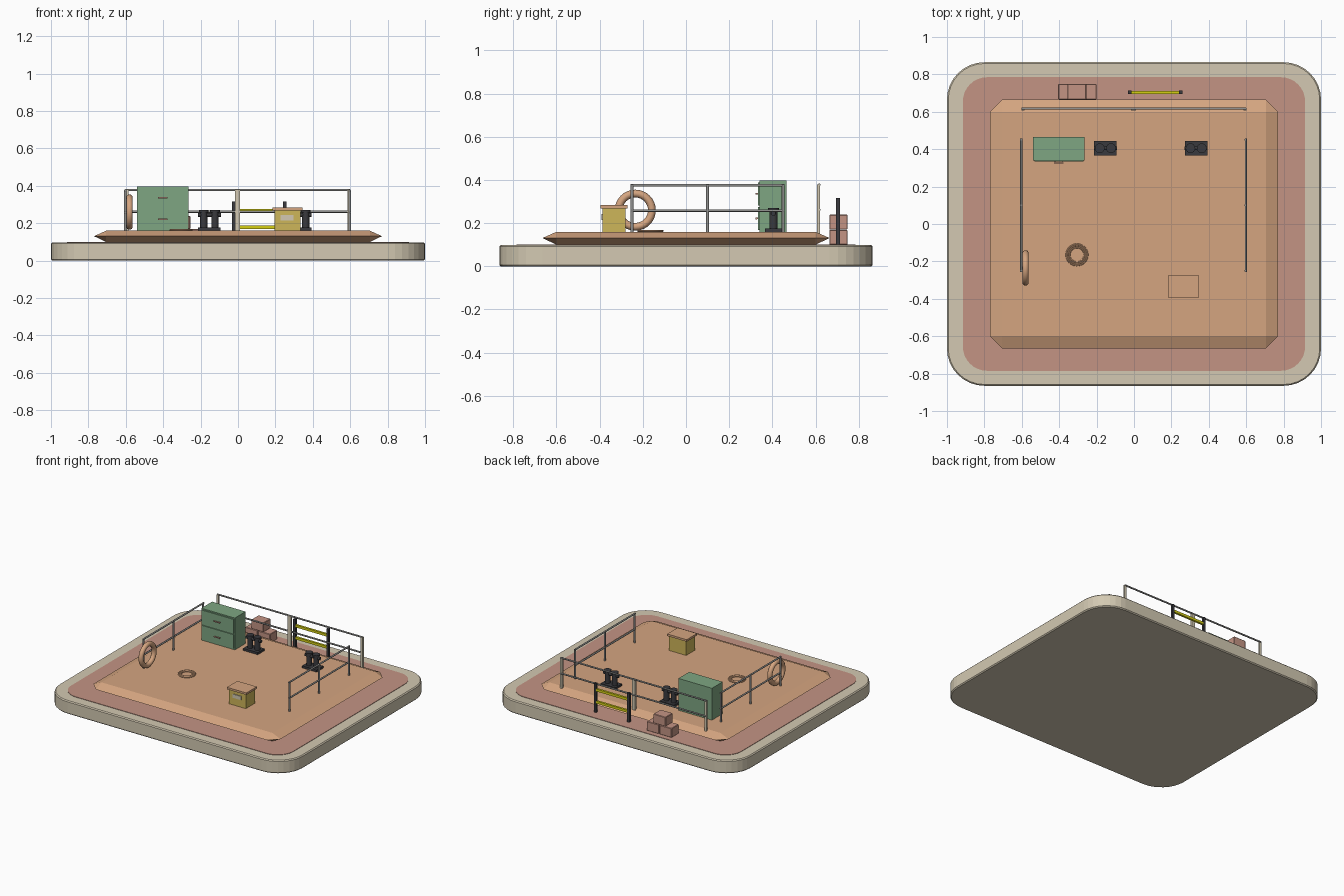
import bpy, bmesh, math
from mathutils import Matrix, Vector

if "Cube" in bpy.data.objects:
    bpy.data.objects.remove(bpy.data.objects["Cube"])


def mat(name, r, g, b):
    m = bpy.data.materials.new(name)
    lin = [((c / 255 + 0.055) / 1.055) ** 2.4 for c in (r, g, b)]
    m.diffuse_color = (*lin, 1)
    m.use_nodes = True
    m.node_tree.nodes["Principled BSDF"].inputs["Base Color"].default_value = m.diffuse_color
    return m


STONE = mat("stone", 211, 201, 178)
CLAY = mat("clay", 196, 148, 132)
TAN = mat("tan", 213, 165, 128)
GREEN = mat("green", 126, 166, 130)
OCHRE = mat("ochre", 206, 182, 90)
YELLOW = mat("yellow", 214, 208, 20)
BLACK = mat("black", 58, 58, 62)
GREY = mat("grey", 146, 146, 144)


def finish(name, bm, material, smooth=False):
    bmesh.ops.recalc_face_normals(bm, faces=bm.faces)
    me = bpy.data.meshes.new(name)
    bm.to_mesh(me)
    bm.free()
    me.materials.append(material)
    ob = bpy.data.objects.new(name, me)
    bpy.context.collection.objects.link(ob)
    if smooth:
        bpy.context.view_layer.objects.active = ob
        ob.select_set(True)
        bpy.ops.object.shade_smooth_by_angle(angle=math.radians(40))
        ob.select_set(False)
    return ob


def box(name, x0, x1, y0, y1, z0, z1, material, bevel=0):
    bm = bmesh.new()
    m = Matrix.Translation(((x0 + x1) / 2, (y0 + y1) / 2, (z0 + z1) / 2))
    bmesh.ops.create_cube(bm, size=1, matrix=m @ Matrix.Diagonal((x1 - x0, y1 - y0, z1 - z0, 1)))
    if bevel:
        bmesh.ops.bevel(bm, geom=bm.edges[:], offset=bevel, segments=1, affect='EDGES')
    return finish(name, bm, material)


def rod(name, a, b, r, material, sides=10):
    a, b = Vector(a), Vector(b)
    d = b - a
    bm = bmesh.new()
    m = Matrix.Translation((a + b) / 2) @ d.to_track_quat('Z', 'Y').to_matrix().to_4x4()
    bmesh.ops.create_cone(bm, cap_ends=True, segments=sides, radius1=r, radius2=r,
                          depth=d.length, matrix=m)
    return finish(name, bm, material, True)


def loft(name, rings, material):
    """Stack of equal-length point rings, capped at both ends."""
    bm = bmesh.new()
    loops = [[bm.verts.new(p) for p in ring] for ring in rings]
    n = len(loops[0])
    for lo, hi in zip(loops, loops[1:]):
        for i in range(n):
            bm.faces.new((lo[i], lo[(i + 1) % n], hi[(i + 1) % n], hi[i]))
    bm.faces.new(loops[0][::-1])
    bm.faces.new(loops[-1])
    bmesh.ops.remove_doubles(bm, verts=bm.verts, dist=1e-5)
    return finish(name, bm, material)


def round_rect(hx, hy, r, z, seg=8):
    pts = []
    for k, (sx, sy) in enumerate([(1, 1), (-1, 1), (-1, -1), (1, -1)]):
        for i in range(seg + 1):
            a = math.pi / 2 * (k + i / seg)
            pts.append((sx * (hx - r) + r * math.cos(a), sy * (hy - r) + r * math.sin(a), z))
    return pts


def torus(name, loc, R, r, material, rot=None, flat=1.0, seg=32, sides=10):
    bm = bmesh.new()
    m = Matrix.Translation(loc) @ (rot or Matrix()) @ Matrix.Diagonal((1, 1, flat, 1))
    grid = []
    for i in range(seg):
        a = 2 * math.pi * i / seg
        row = []
        for j in range(sides):
            b = 2 * math.pi * j / sides
            w = R + r * math.cos(b)
            row.append(bm.verts.new(m @ Vector((w * math.cos(a), w * math.sin(a), r * math.sin(b)))))
        grid.append(row)
    for i in range(seg):
        for j in range(sides):
            i2, j2 = (i + 1) % seg, (j + 1) % sides
            bm.faces.new((grid[i][j], grid[i2][j], grid[i2][j2], grid[i][j2]))
    return finish(name, bm, material, True)


# Base slab with softened edges and the inner floor
loft("base_slab", [round_rect(0.993, 0.858, 0.193, 0), round_rect(1, 0.865, 0.2, 0.007),
                   round_rect(1, 0.865, 0.2, 0.091), round_rect(0.993, 0.858, 0.193, 0.098)], STONE)
loft("floor_panel", [round_rect(0.915, 0.785, 0.13, 0.095),
                     round_rect(0.915, 0.785, 0.13, 0.101)], CLAY)


# Deck: rectangle top and bottom, cut-corner outline at mid height
def deck_ring(ox, oy, z):
    pts = []
    for sx, sy in [(1, 1), (-1, 1), (-1, -1), (1, -1)]:
        pair = [(sx * (0.705 + ox), sy * 0.6, z), (sx * 0.705, sy * (0.6 + oy), z)]
        pts += pair if sx * sy > 0 else pair[::-1]
    return pts


loft("deck", [deck_ring(0, 0, 0.1), deck_ring(0.065, 0.065, 0.131), deck_ring(0, 0, 0.16)], TAN)

# Side rails
for side, x in (("left", -0.603), ("right", 0.598)):
    for i, y in enumerate((-0.25, 0.1, 0.45)):
        rod(f"{side}_rail_post_{i}", (x, y, 0.158), (x, y, 0.378), 0.007, GREY)
    for i, z in enumerate((0.258, 0.375)):
        rod(f"{side}_rail_bar_{i}", (x, -0.257, z), (x, 0.457, z), 0.006, GREY)

# Back rail with flat posts
for i, (x, w) in enumerate(((-0.594, 0.016), (-0.003, 0.026), (0.594, 0.016))):
    box(f"back_rail_post_{i}", x - w / 2, x + w / 2, 0.607, 0.62, 0.145, 0.38, STONE)
for i, z in enumerate((0.262, 0.378)):
    rod(f"back_rail_bar_{i}", (-0.602, 0.617, z), (0.598, 0.617, z), 0.006, GREY)

# Cabinet with two drawers
box("cabinet", -0.54, -0.264, 0.34, 0.466, 0.16, 0.397, GREEN)
for i, z in enumerate((0.168, 0.282)):
    box(f"drawer_{i}", -0.533, -0.271, 0.333, 0.342, z, z + 0.106, GREEN)
    c = z + 0.054
    box(f"drawer_handle_{i}", -0.427, -0.377, 0.323, 0.328, c - 0.004, c + 0.004, CLAY)
    for x in (-0.425, -0.383):
        box(f"handle_mount_{i}", x, x + 0.004, 0.326, 0.335, c - 0.003, c + 0.003, CLAY)

# Mooring bitts
for n, x in enumerate((-0.153, 0.332)):
    y = 0.405
    box(f"bitt_base_{n}", x - 0.06, x + 0.06, y - 0.04, y + 0.04, 0.16, 0.176, BLACK)
    for dx in (-0.03, 0.03):
        rod(f"bitt_column_{n}", (x + dx, y, 0.17), (x + dx, y, 0.262), 0.019, BLACK, 16)
        rod(f"bitt_cap_{n}", (x + dx, y, 0.258), (x + dx, y, 0.271), 0.026, BLACK, 16)
    rod(f"bitt_crossbar_{n}", (x - 0.062, y, 0.245), (x + 0.062, y, 0.245), 0.011, BLACK)

# Barrier behind the deck
for i, x in enumerate((-0.023, 0.25)):
    box(f"barrier_post_{i}", x - 0.009, x + 0.009, 0.695, 0.713, 0.1, 0.317, BLACK)
for i, z in enumerate((0.178, 0.268)):
    box(f"barrier_bar_{i}", -0.014, 0.241, 0.696, 0.712, z - 0.009, z + 0.009, YELLOW)

# Stack of crates
for i, (x, z) in enumerate(((-0.405, 0.1), (-0.301, 0.1), (-0.355, 0.17))):
    box(f"crate_{i}", x, x + 0.1, 0.664, 0.748, z, z + 0.069, CLAY, 0.003)

# Chest with lid and front plate
box("chest", 0.195, 0.335, -0.386, -0.28, 0.16, 0.27, OCHRE)
box("chest_lid", 0.185, 0.345, -0.395, -0.272, 0.268, 0.283, TAN)
box("chest_plate", 0.228, 0.298, -0.391, -0.385, 0.215, 0.243, STONE)

# Ring buoy on the left rail and rope coil on the deck
torus("ring_buoy", (-0.58, -0.235, 0.26), 0.077, 0.018, TAN, Matrix.Rotation(math.pi / 2, 4, 'Y'))
for i, r in enumerate((0.040, 0.048, 0.056)):
    torus(f"rope_coil_{i}", (-0.305, -0.165, 0.164), r, 0.005, TAN, sides=8)
